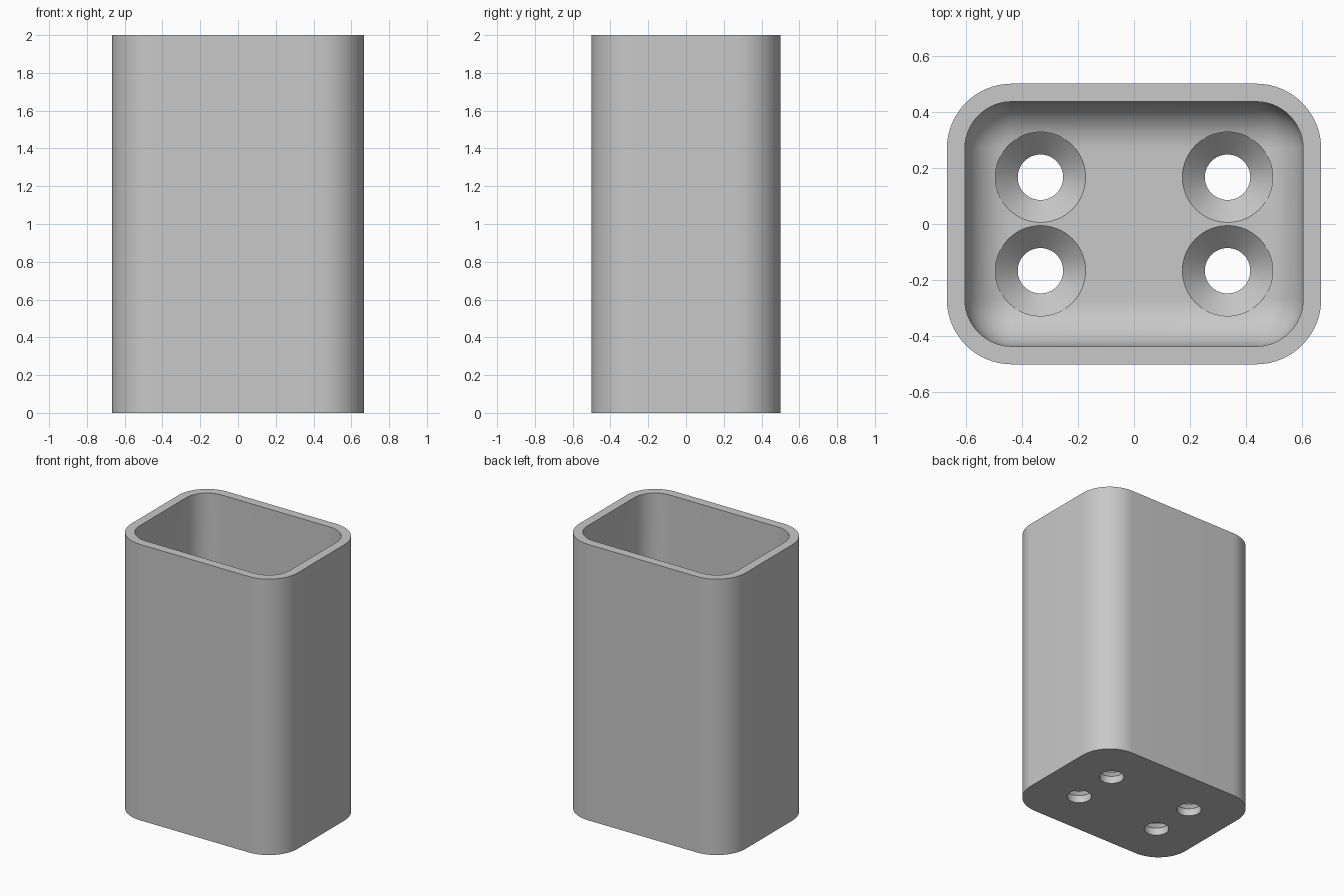
import bpy, bmesh
from math import sin, cos, pi, radians

if "Cube" in bpy.data.objects:
    bpy.data.objects.remove(bpy.data.objects["Cube"])

WIDTH, DEPTH, HEIGHT = 1.334, 1.0, 2.0
WALL, FLOOR = 0.064, 0.133
INNER_R = 0.168
OUTER_R = INNER_R + WALL
CORE_X, CORE_Y = WIDTH / 2 - OUTER_R, DEPTH / 2 - OUTER_R
CORNER_STEPS, FILLET_STEPS = 20, 16

grey = bpy.data.materials.new("plain grey")
grey.use_nodes = True
grey.diffuse_color = (0.58, 0.58, 0.58, 1)
grey.node_tree.nodes["Principled BSDF"].inputs["Base Color"].default_value = grey.diffuse_color


def make_object(name, bm):
    bmesh.ops.recalc_face_normals(bm, faces=bm.faces)
    mesh = bpy.data.meshes.new(name)
    bm.to_mesh(mesh)
    bm.free()
    mesh.materials.append(grey)
    obj = bpy.data.objects.new(name, mesh)
    bpy.context.collection.objects.link(obj)
    return obj


def loft(name, rings):
    """Skin a list of equal-length rings and cap both ends."""
    bm = bmesh.new()
    loops = [[bm.verts.new(p) for p in ring] for ring in rings]
    for a, b in zip(loops, loops[1:]):
        for i in range(len(a)):
            j = (i + 1) % len(a)
            bm.faces.new((a[i], a[j], b[j], b[i]))
    bm.faces.new(loops[0])
    bm.faces.new(loops[-1])
    bmesh.ops.remove_doubles(bm, verts=bm.verts, dist=1e-5)
    return make_object(name, bm)


def rounded_ring(radius, z):
    """Rounded rectangle around the shared corner centres."""
    ring = []
    for k, (sx, sy) in enumerate([(1, 1), (-1, 1), (-1, -1), (1, -1)]):
        for i in range(CORNER_STEPS + 1):
            a = (k + i / CORNER_STEPS) * pi / 2
            ring.append((sx * CORE_X + radius * cos(a), sy * CORE_Y + radius * sin(a), z))
    return ring


def circle_ring(cx, cy, radius, z, n=64):
    return [(cx + radius * cos(2 * pi * i / n), cy + radius * sin(2 * pi * i / n), z)
            for i in range(n)]


# Cup: outer wall, flat rim, inner wall, rounded inner floor edge
rings = [rounded_ring(OUTER_R, 0), rounded_ring(OUTER_R, HEIGHT), rounded_ring(INNER_R, HEIGHT)]
for i in range(FILLET_STEPS, -1, -1):
    a = i / FILLET_STEPS * pi / 2
    rings.append(rounded_ring(INNER_R * sin(a), FLOOR + INNER_R * (1 - cos(a))))
cup = loft("cup_body", rings)

# Four countersunk screw holes through the floor
HOLE_R, HEAD_R = 0.081, 0.161
profile = [(HOLE_R, -0.1), (HOLE_R, FLOOR - (HEAD_R - HOLE_R)),
           (HEAD_R, FLOOR), (HEAD_R, FLOOR + 0.1)]
bpy.context.view_layer.objects.active = cup
for x in (-1 / 3, 1 / 3):
    for y in (-1 / 6, 1 / 6):
        cutter = loft("screw_hole_cutter", [circle_ring(x, y, r, z) for r, z in profile])
        cutter.hide_render = True
        mod = cup.modifiers.new("screw_hole", "BOOLEAN")
        mod.operation, mod.solver, mod.object = "DIFFERENCE", "EXACT", cutter
        bpy.ops.object.modifier_apply(modifier=mod.name)
        bpy.data.objects.remove(cutter)

# Smooth curves, crisp edges
bpy.ops.object.select_all(action="DESELECT")
cup.select_set(True)
bpy.ops.object.shade_smooth_by_angle(angle=radians(30))
